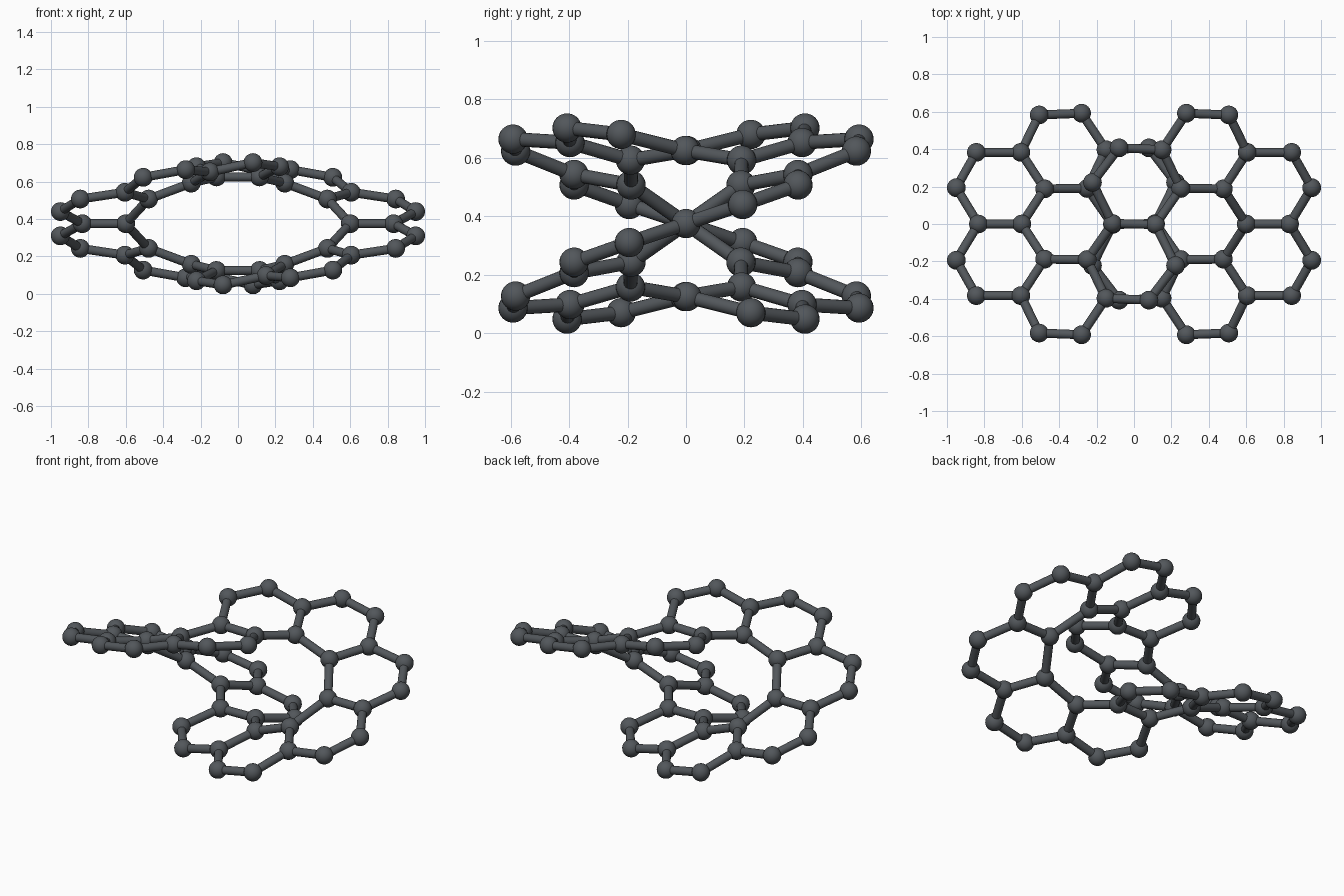
import bpy, bmesh
from mathutils import Vector, Matrix

if "Cube" in bpy.data.objects:
    bpy.data.objects.remove(bpy.data.objects["Cube"])

MID = 0.375          # height of the symmetry centre
BALL, ROD, REACH = 0.05, 0.024, 0.29

# One quarter of the twisted loop; three half-turns make the rest
quarter = [(0.115, -0.003, 0.625), (0.25, 0.19, 0.592), (0.15, 0.397, 0.652),
           (-0.08, 0.407, 0.702), (-0.222, 0.222, 0.68), (0.28, 0.592, 0.664),
           (0.507, 0.583, 0.623), (0.605, 0.383, 0.543), (0.843, 0.383, 0.507),
           (0.478, 0.188, 0.507), (0.95, 0.194, 0.44), (0.60, 0, MID), (0.832, 0, MID)]
half_turns = [(1, 1, 1), (1, -1, -1), (-1, -1, 1), (-1, 1, -1)]

atoms = []
for x, y, z in quarter:
    for sx, sy, sz in half_turns:
        p = Vector((x * sx, y * sy, MID + (z - MID) * sz))
        if all((p - q).length > 0.01 for q in atoms):
            atoms.append(p)

grey = bpy.data.materials.new("dark_grey")
grey.diffuse_color = (0.085, 0.095, 0.105, 1)
grey.use_nodes = True
grey.node_tree.nodes["Principled BSDF"].inputs["Base Color"].default_value = grey.diffuse_color


def finish(bm, name):
    for f in bm.faces:
        f.smooth = True
    me = bpy.data.meshes.new(name)
    bm.to_mesh(me)
    bm.free()
    me.materials.append(grey)
    bpy.context.collection.objects.link(bpy.data.objects.new(name, me))


# Balls at every ring corner
bm = bmesh.new()
for p in atoms:
    bmesh.ops.create_uvsphere(bm, u_segments=24, v_segments=16, radius=BALL,
                              matrix=Matrix.Translation(p))
finish(bm, "ring_balls")

# Rods between neighbouring balls
bm = bmesh.new()
for i, a in enumerate(atoms):
    for b in atoms[i + 1:]:
        d = b - a
        if d.length < REACH:
            m = Matrix.Translation((a + b) / 2) @ d.to_track_quat('Z', 'Y').to_matrix().to_4x4()
            bmesh.ops.create_cone(bm, cap_ends=False, segments=16, radius1=ROD,
                                  radius2=ROD, depth=d.length, matrix=m)
finish(bm, "ring_rods")
